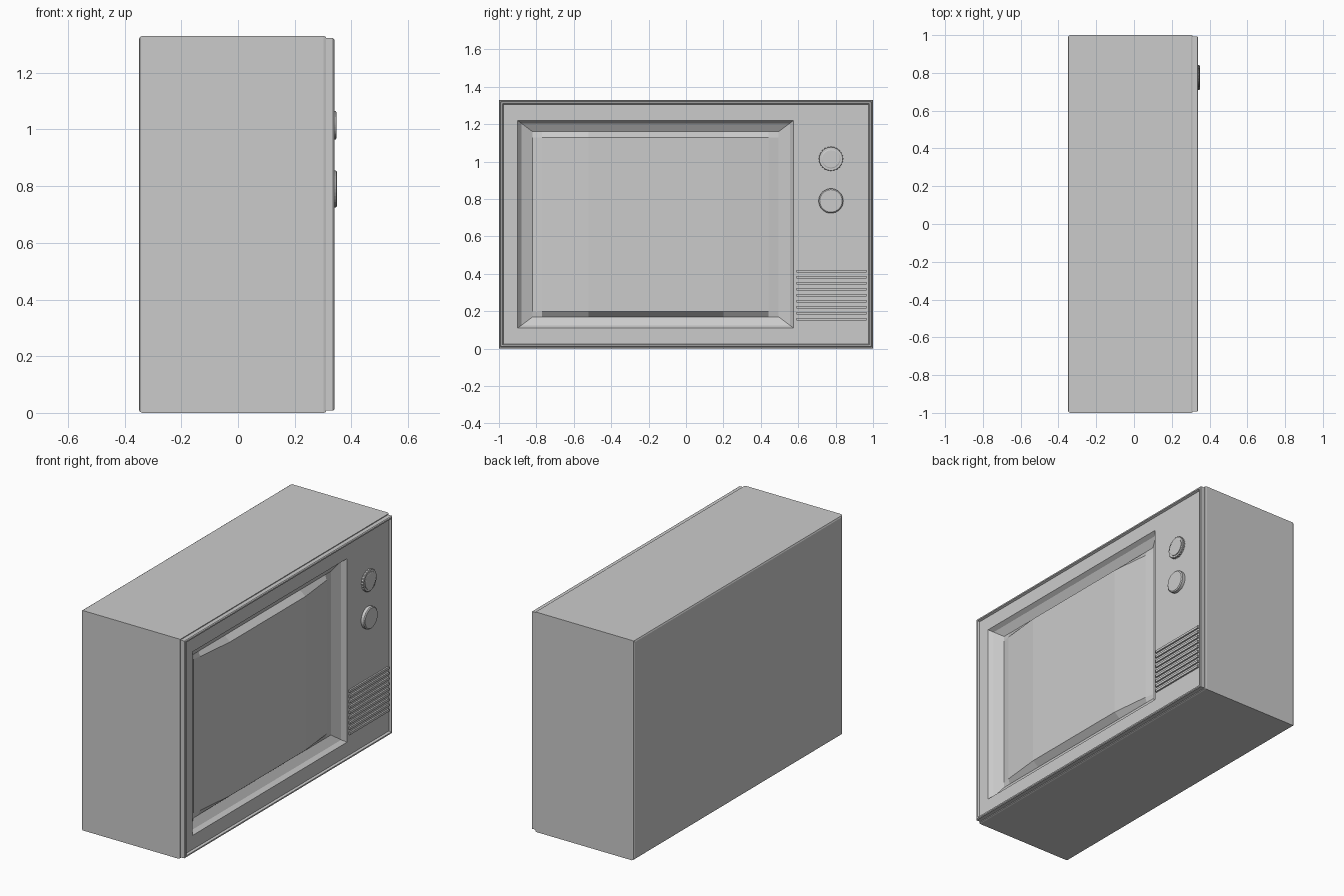
import bpy, bmesh, math

if "Cube" in bpy.data.objects:
    bpy.data.objects.remove(bpy.data.objects["Cube"])

H = 1.33


def ring_object(name, rings, cap_start=False):
    """Bridge successive rectangles (x, y0, y1, z0, z1)."""
    bm = bmesh.new()
    loops = [[bm.verts.new(p) for p in
              ((x, y0, z0), (x, y1, z0), (x, y1, z1), (x, y0, z1))]
             for x, y0, y1, z0, z1 in rings]
    for a, b in zip(loops, loops[1:]):
        for i in range(4):
            j = (i + 1) % 4
            bm.faces.new((a[i], a[j], b[j], b[i]))
    if cap_start:
        bm.faces.new(loops[0][::-1])
    return finish(bm, name)


def finish(bm, name):
    me = bpy.data.meshes.new(name)
    bm.to_mesh(me)
    bm.free()
    ob = bpy.data.objects.new(name, me)
    bpy.context.collection.objects.link(ob)
    return ob


def inset(x, d):
    return (x, -1 + d, 1 - d, d, H - d)


def box(name, x0, x1, y0, y1, z0, z1):
    bm = bmesh.new()
    bmesh.ops.create_cube(bm, size=1)
    for v in bm.verts:
        v.co = ((x0 + x1) / 2 + v.co.x * (x1 - x0),
                (y0 + y1) / 2 + v.co.y * (y1 - y0),
                (z0 + z1) / 2 + v.co.z * (z1 - z0))
    return finish(bm, name)


def knob(name, y, z, profile, n=32, ridged=False):
    """Lathe a (radius, x) profile about the x axis."""
    bm = bmesh.new()
    loops = []
    for k, (r, x) in enumerate(profile):
        loop = []
        for i in range(n):
            a = 2 * math.pi * i / n
            rr = r - (0.004 if ridged and k < 2 and i % 2 else 0)
            loop.append(bm.verts.new((x, y + rr * math.cos(a), z + rr * math.sin(a))))
        loops.append(loop)
    for a, b in zip(loops, loops[1:]):
        for i in range(n):
            j = (i + 1) % n
            bm.faces.new((a[i], a[j], b[j], b[i]))
    bm.faces.new(loops[-1])
    return finish(bm, name)


# Cabinet shell with chamfered edges, open at the front
cabinet = ring_object("cabinet", [
    inset(-0.35, 0.012), inset(-0.346, 0.004), inset(-0.338, 0),
    inset(0.302, 0), inset(0.31, 0.003), inset(0.31, 0.008)], cap_start=True)

# Front panel: raised rim, recessed face, stepped screen surround
panel = ring_object("front_panel", [
    inset(0.31, 0.008), inset(0.335, 0.008), inset(0.34, 0.012),
    inset(0.34, 0.02), inset(0.327, 0.025),
    (0.327, -0.90, 0.575, 0.11, 1.22),
    (0.302, -0.88, 0.555, 0.125, 1.205),
    (0.275, -0.82, 0.495, 0.17, 1.16)])

# Bulging faceted picture tube
ys = [-0.82, -0.77, -0.52, 0.20, 0.44, 0.495]
zs = [0.17, 0.20, 1.13, 1.16]
bulge = [0, 0.010, 0.036, 0.036, 0.010, 0]
bm = bmesh.new()
grid = [[bm.verts.new((0.275 + (b if 0 < k < 3 else 0), y, z))
         for k, z in enumerate(zs)] for y, b in zip(ys, bulge)]
for i in range(5):
    for k in range(3):
        bm.faces.new((grid[i][k], grid[i + 1][k], grid[i + 1][k + 1], grid[i][k + 1]))
finish(bm, "screen")

# Control knobs
knob("upper_knob", 0.775, 1.015,
     [(0.066, 0.327), (0.066, 0.339), (0.062, 0.341), (0.051, 0.341),
      (0.051, 0.345), (0.046, 0.347)], n=48, ridged=True)
knob("lower_knob", 0.775, 0.79,
     [(0.066, 0.327), (0.066, 0.345), (0.060, 0.35)])

# Speaker grille slats
for i in range(9):
    z = 0.15 + i * 0.032
    box(f"grille_slat_{i + 1}", 0.32, 0.337, 0.59, 0.965, z, z + 0.014)
